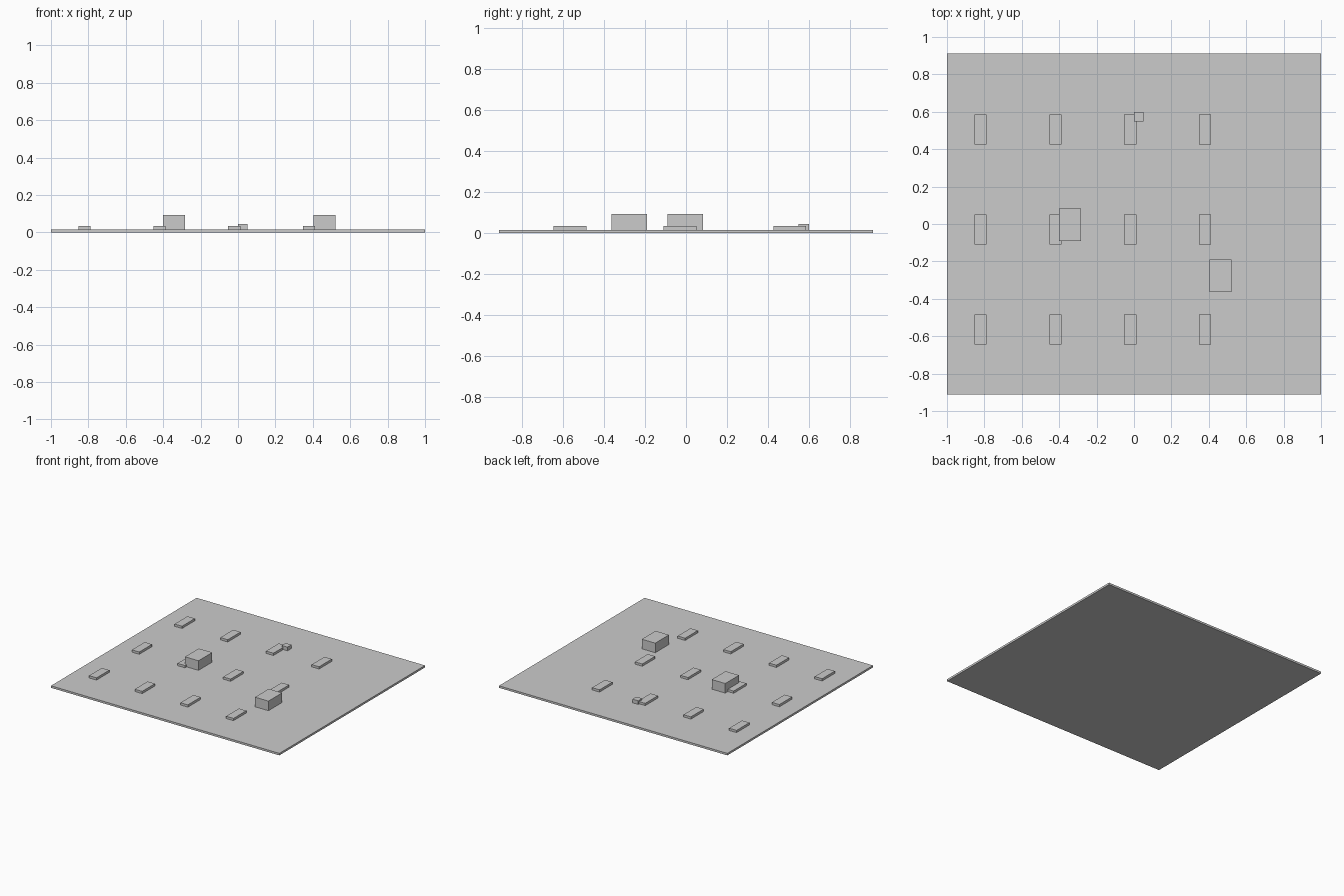
import bpy

default = bpy.data.objects.get("Cube")
if default:
    bpy.data.objects.remove(default, do_unlink=True)

# One plain grey for everything
GREY = (0.6, 0.6, 0.6, 1.0)
grey = bpy.data.materials.new("plain grey")
grey.use_nodes = True
grey.diffuse_color = GREY
grey.node_tree.nodes["Principled BSDF"].inputs["Base Color"].default_value = GREY


def box(name, x, y, bottom, top, width, depth):
    """Flat-shaded box centred on x, y between two heights."""
    bpy.ops.mesh.primitive_cube_add(size=1, location=(x, y, (bottom + top) / 2))
    part = bpy.context.object
    part.name = name
    part.scale = (width, depth, top - bottom)
    bpy.ops.object.transform_apply(location=False, rotation=False, scale=True)
    part.data.materials.append(grey)
    return part


ROOF = 0.016

# Thin base slab
box("base_slab", 0, 0, 0, ROOF, 2, 1.822)

# Grid of low panels, three rows of four
for row in range(3):
    for column in range(4):
        box(f"low_panel_{row + 1}_{column + 1}",
            -0.82 + 0.4 * column, -0.565 + 0.535 * row,
            ROOF, 0.034, 0.065, 0.16)

# Two tall units
for name, x, y in (("left_unit", 0.462, -0.277), ("right_unit", -0.342, -0.004)):
    box(name, x, y, ROOF, 0.092, 0.118, 0.172)

# Small cube beside a back panel
box("small_unit", 0.025, 0.573, ROOF, 0.045, 0.05, 0.05)
